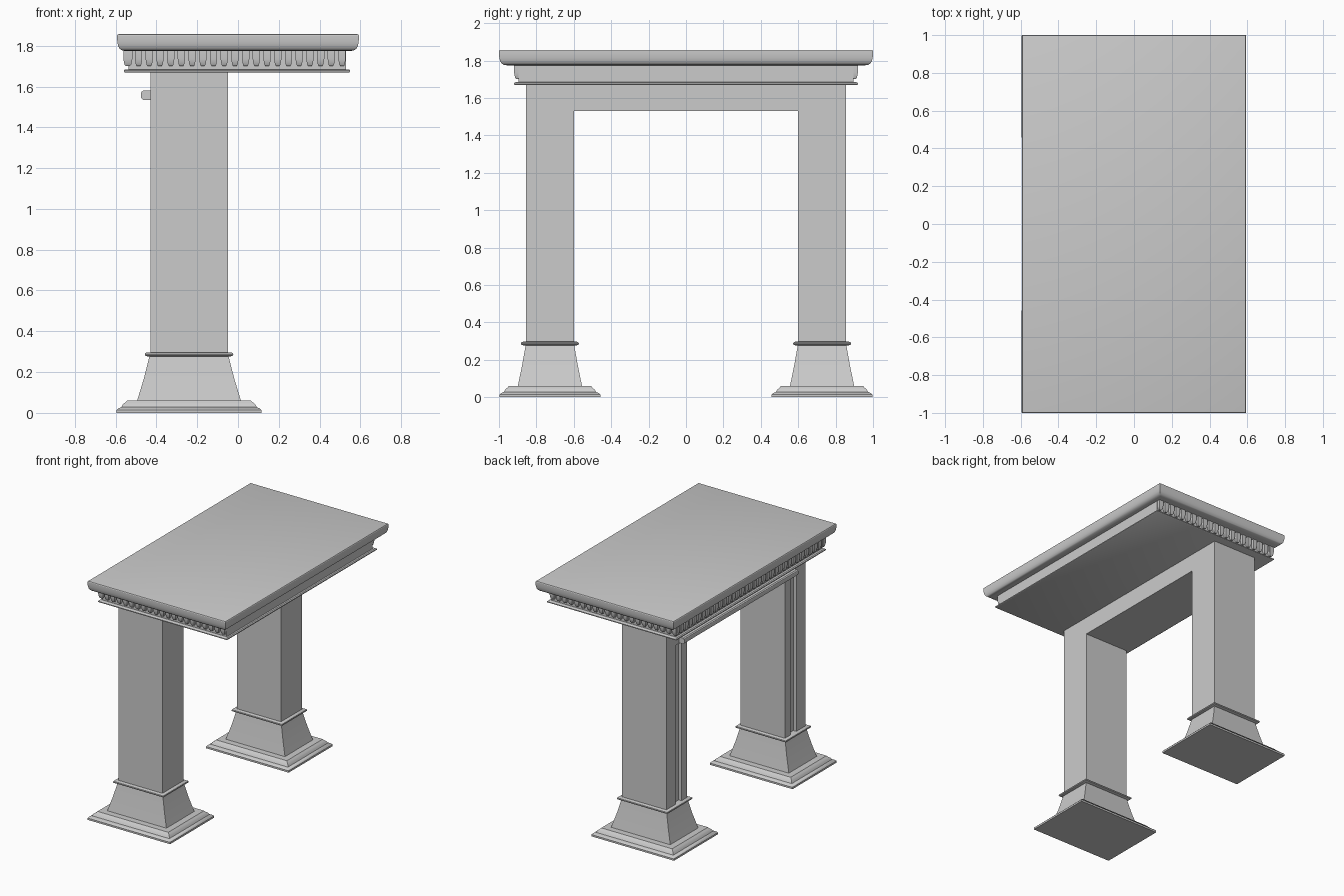
import bpy, bmesh

if "Cube" in bpy.data.objects:
    bpy.data.objects.remove(bpy.data.objects["Cube"])

CX, CY = -0.24, 0.7275          # leg centre (mirrored in y)


def finish(bm, name, smooth=True):
    bmesh.ops.recalc_face_normals(bm, faces=bm.faces)
    me = bpy.data.meshes.new(name)
    bm.to_mesh(me)
    bm.free()
    ob = bpy.data.objects.new(name, me)
    bpy.context.collection.objects.link(ob)
    if smooth:
        bpy.context.view_layer.objects.active = ob
        bpy.ops.object.select_all(action='DESELECT')
        ob.select_set(True)
        bpy.ops.object.shade_smooth_by_angle(angle=0.52)
    return ob


def loft(bm, rings):
    """Join equal-length rings of points into a capped solid."""
    vs = [[bm.verts.new(p) for p in r] for r in rings]
    n = len(vs[0])
    for a, b in zip(vs, vs[1:]):
        for i in range(n):
            j = (i + 1) % n
            bm.faces.new((a[i], a[j], b[j], b[i]))
    bm.faces.new(vs[0][::-1])
    bm.faces.new(vs[-1])


def rect(cx, cy, hx, hy, z):
    return [(cx - hx, cy - hy, z), (cx + hx, cy - hy, z),
            (cx + hx, cy + hy, z), (cx - hx, cy + hy, z)]


def moulded(name, cx, cy, profile):
    bm = bmesh.new()
    loft(bm, [rect(cx, cy, *p) for p in profile])
    return finish(bm, name)


for s, side in ((-1, "front"), (1, "back")):
    # stepped plinth
    moulded(side + "_plinth", CX, s * CY, [
        (.355, .27, 0), (.355, .27, .014), (.347, .262, .022), (.332, .246, .028),
        (.325, .238, .042), (.312, .226, .052), (.304, .22, .06)])
    # flared foot
    moulded(side + "_foot", CX, s * CY, [
        (.255, .172, .058), (.221, .149, .17), (.192, .1285, .285)])
    # collar ring
    moulded(side + "_collar", CX, s * CY, [
        (.205, .143, .277), (.215, .153, .281), (.217, .155, .287),
        (.215, .153, .293), (.205, .143, .297)])
    # column shaft with a shallow groove on the -x face
    sec = [(-.05, .6), (-.05, .855), (-.43, .855), (-.43, .74),
           (-.405, .74), (-.405, .67), (-.43, .67), (-.43, .6)]
    bm = bmesh.new()
    loft(bm, [[(x, s * y, z) for x, y in sec] for z in (.285, 1.53)])
    finish(bm, side + "_column")

# lintel joining the columns
moulded("lintel", CX, 0, [(.19, .855, 1.53), (.19, .855, 1.675)])

# rounded rail along the lintel
bm = bmesh.new()
rail = [(-.42, 1.535), (-.465, 1.535), (-.473, 1.541), (-.476, 1.55),
        (-.476, 1.565), (-.473, 1.574), (-.465, 1.58), (-.42, 1.58)]
loft(bm, [[(x, y, z) for x, z in rail] for y in (-.7, .7)])
finish(bm, "lintel_rail")

# cornice: lower ledge and frieze
moulded("cornice_ledge", -.005, 0, [
    (.548, .912, 1.668), (.555, .92, 1.672), (.555, .92, 1.679), (.548, .912, 1.684)])
moulded("frieze", -.003, 0, [(.533, .895, 1.68), (.533, .895, 1.785)])

# table top with rounded edge
moulded("top_slab", 0, 0, [
    (.55, .955, 1.774), (.568, .975, 1.777), (.58, .987, 1.785), (.587, .994, 1.797),
    (.591, .998, 1.815), (.593, 1.0, 1.835), (.593, 1.0, 1.85), (.59, .997, 1.855),
    (.584, .991, 1.857)])

# tapered dentils on the -x side and both ends
bm = bmesh.new()


def dentil(px, py, hx, hy):
    loft(bm, [rect(px, py, hx * k, hy * k, z) for k, z in
              ((.45, 1.7), (.75, 1.708), (1, 1.735), (1, 1.78))])


N = 21
for i in range(N):
    x = -.54 + i * 1.05 / (N - 1)
    for s in (-1, 1):
        dentil(x, s * .897, .018, .022)
M = 35
for i in range(M):
    dentil(-.54, -.897 + i * 1.794 / (M - 1), .022, .018)
finish(bm, "dentils")
